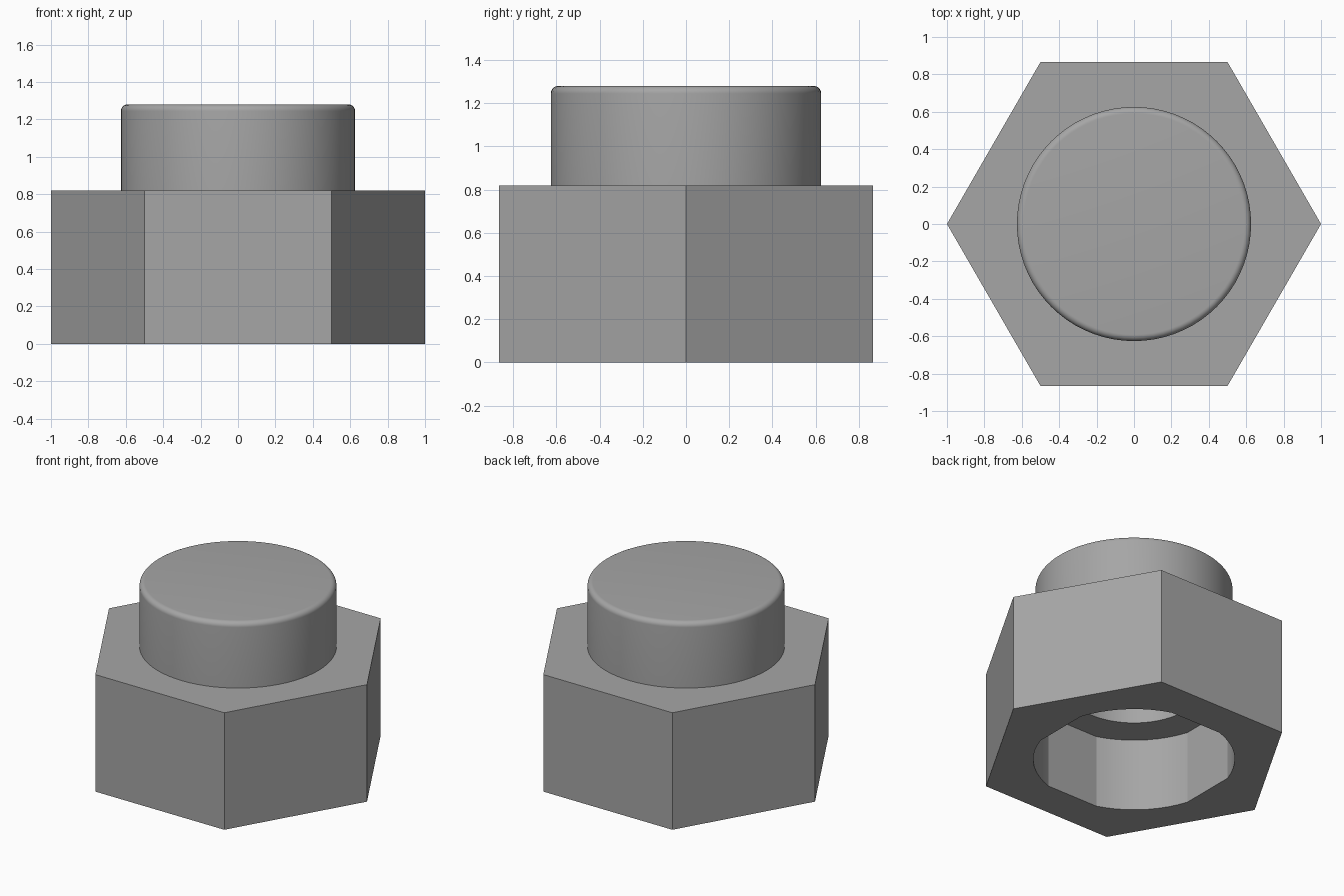
import bpy
import bmesh
from math import cos, sin, radians, pi

cube = bpy.data.objects.get("Cube")
if cube:
    bpy.data.objects.remove(cube, do_unlink=True)

HEX_TOP, STUD_TOP, STUD_R = 0.82, 1.28, 0.626
SOCKET_R, SOCKET_TOP, FLAT_HALF_ANGLE = 0.64, 0.51, 18
BORE_R, BORE_TOP = 0.42, 1.08

grey = bpy.data.materials.new("grey plastic")
grey.use_nodes = True
colour = (0.38, 0.38, 0.38, 1)
grey.diffuse_color = colour
grey.node_tree.nodes["Principled BSDF"].inputs["Base Color"].default_value = colour


def ring(radius, count):
    return [(radius * cos(2 * pi * i / count), radius * sin(2 * pi * i / count))
            for i in range(count)]


def prism(name, outline, bottom, top, bevel=0):
    """Upright solid with the given outline and an optional rounded top rim."""
    bm = bmesh.new()
    base = bm.faces.new([bm.verts.new((x, y, bottom)) for x, y in outline])
    grown = bmesh.ops.extrude_face_region(bm, geom=[base], use_keep_orig=True)
    lid = [v for v in grown["geom"] if isinstance(v, bmesh.types.BMVert)]
    for v in lid:
        v.co.z = top
    bmesh.ops.recalc_face_normals(bm, faces=bm.faces)
    if bevel:
        rim = [e for e in bm.edges if all(v in lid for v in e.verts)]
        bmesh.ops.bevel(bm, geom=rim, offset=bevel, segments=8, profile=0.5,
                        affect="EDGES")
    mesh = bpy.data.meshes.new(name)
    bm.to_mesh(mesh)
    bm.free()
    mesh.materials.append(grey)
    obj = bpy.data.objects.new(name, mesh)
    bpy.context.collection.objects.link(obj)
    return obj


def combine(target, other, operation):
    """Apply a boolean and discard the helper."""
    other.hide_render = True
    bpy.context.view_layer.objects.active = target
    mod = target.modifiers.new(operation.lower(), "BOOLEAN")
    mod.object, mod.operation, mod.solver = other, operation, "EXACT"
    bpy.ops.object.modifier_apply(modifier=mod.name)
    bpy.data.objects.remove(other, do_unlink=True)


# Hexagonal body with the rounded stud on top
body = prism("hex_body_with_stud", ring(1, 6), 0, HEX_TOP)
stud = prism("stud", ring(STUD_R, 72), SOCKET_TOP + 0.1, STUD_TOP, bevel=0.035)
combine(body, stud, "UNION")

# Socket underneath: four arcs joined by flats facing the x and y axes
socket_outline = []
for quarter in range(4):
    for step in range(10):
        a = radians(90 * quarter + FLAT_HALF_ANGLE
                    + step * (90 - 2 * FLAT_HALF_ANGLE) / 9)
        socket_outline.append((SOCKET_R * cos(a), SOCKET_R * sin(a)))
combine(body, prism("socket_cutter", socket_outline, -0.2, SOCKET_TOP), "DIFFERENCE")

# Narrower blind bore running up into the stud
combine(body, prism("bore_cutter", ring(BORE_R, 64), 0.2, BORE_TOP), "DIFFERENCE")

# Smooth round walls, crisp hexagon and flats
bpy.ops.object.select_all(action="DESELECT")
body.select_set(True)
bpy.context.view_layer.objects.active = body
bpy.ops.object.shade_smooth_by_angle(angle=radians(16))
